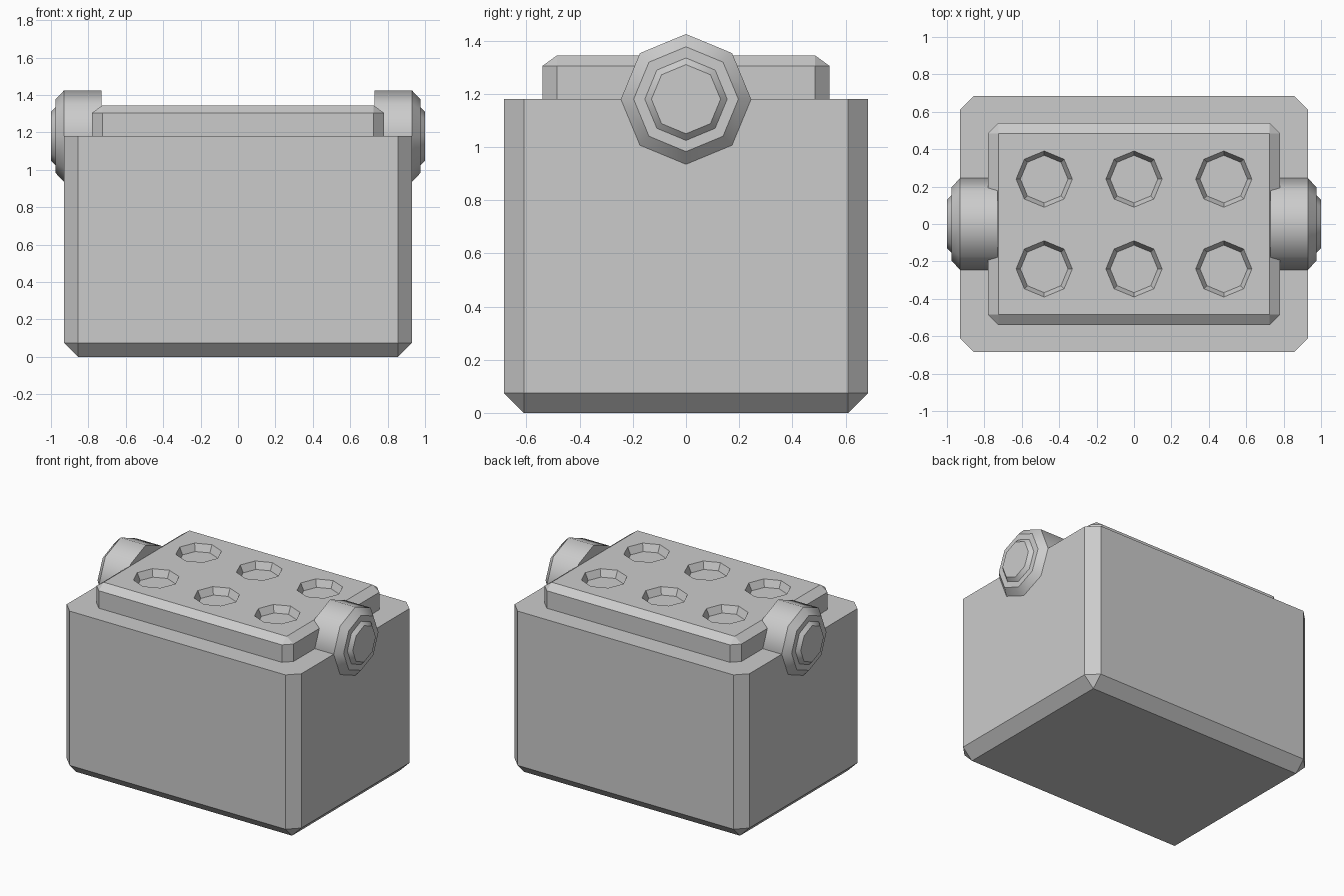
import bpy, bmesh, math

if "Cube" in bpy.data.objects:
    bpy.data.objects.remove(bpy.data.objects["Cube"])


def add_object(name, bm):
    bmesh.ops.recalc_face_normals(bm, faces=bm.faces[:])
    mesh = bpy.data.meshes.new(name)
    bm.to_mesh(mesh)
    bm.free()
    obj = bpy.data.objects.new(name, mesh)
    bpy.context.collection.objects.link(obj)
    return obj


def chamfered_box(name, hx, hy, z0, z1, cut, rim_side, rim_height):
    """Box with chamfered uprights and one chamfered rim (+1 top, -1 bottom)."""
    bm = bmesh.new()
    bmesh.ops.create_cube(bm, size=2)
    for v in bm.verts:
        v.co.x *= hx
        v.co.y *= hy
        v.co.z = z1 if v.co.z > 0 else z0
    rim = z1 if rim_side > 0 else z0
    flat = z0 if rim_side > 0 else z1
    edges = [e for e in bm.edges if not all(abs(v.co.z - flat) < 1e-5 for v in e.verts)]
    bmesh.ops.bevel(bm, geom=edges, offset=cut, offset_type='OFFSET',
                    segments=1, profile=0.5, affect='EDGES')
    # adjust the height of the rim chamfer
    for v in bm.verts:
        if 1e-4 < abs(v.co.z - rim) < cut * 1.5:
            v.co.z = rim - rim_side * rim_height
    return add_object(name, bm)


def knob(name, side):
    """Stepped octagonal knob turned around the x axis."""
    profile = [(0.73, 0.245), (0.93, 0.245), (0.975, 0.197), (0.975, 0.155), (1.0, 0.13)]
    bm = bmesh.new()
    rings = []
    for x, r in profile:
        rings.append([bm.verts.new((side * x,
                                    r * math.cos(i * math.pi / 4),
                                    1.18 + r * math.sin(i * math.pi / 4))) for i in range(8)])
    for a, b in zip(rings, rings[1:]):
        for i in range(8):
            j = (i + 1) % 8
            bm.faces.new((a[i], a[j], b[j], b[i])).smooth = True
    bm.faces.new(rings[0])
    bm.faces.new(rings[-1])
    # ring edges stay crisp
    for e in bm.edges:
        if abs(e.verts[0].co.x - e.verts[1].co.x) < 1e-5 and \
                all(abs(f.normal.x) >= 0 for f in e.link_faces):
            r0, r1 = [math.hypot(v.co.y, v.co.z - 1.18) for v in e.verts]
            if abs(r0 - r1) < 1e-4:
                e.smooth = False
    return add_object(name, bm)


# main case
chamfered_box("case", 0.93, 0.685, 0, 1.18, 0.075, -1, 0.075)

# raised lid
lid = chamfered_box("lid", 0.78, 0.54, 1.18, 1.345, 0.055, 1, 0.04)

# six octagonal sockets sunk into the lid
bm = bmesh.new()
for x in (-0.48, 0, 0.48):
    for y in (-0.24, 0.24):
        made = bmesh.ops.create_cone(bm, cap_ends=True, segments=8,
                                     radius1=0.127, radius2=0.155, depth=0.06)
        bmesh.ops.translate(bm, verts=made["verts"], vec=(x, y, 1.325))
cutter = add_object("socket_cutter", bm)
cutter.hide_render = True
mod = lid.modifiers.new("sockets", 'BOOLEAN')
mod.operation = 'DIFFERENCE'
mod.solver = 'EXACT'
mod.object = cutter
bpy.context.view_layer.objects.active = lid
bpy.ops.object.modifier_apply(modifier=mod.name)
bpy.data.objects.remove(cutter)

# side knobs
knob("knob_right", 1)
knob("knob_left", -1)
